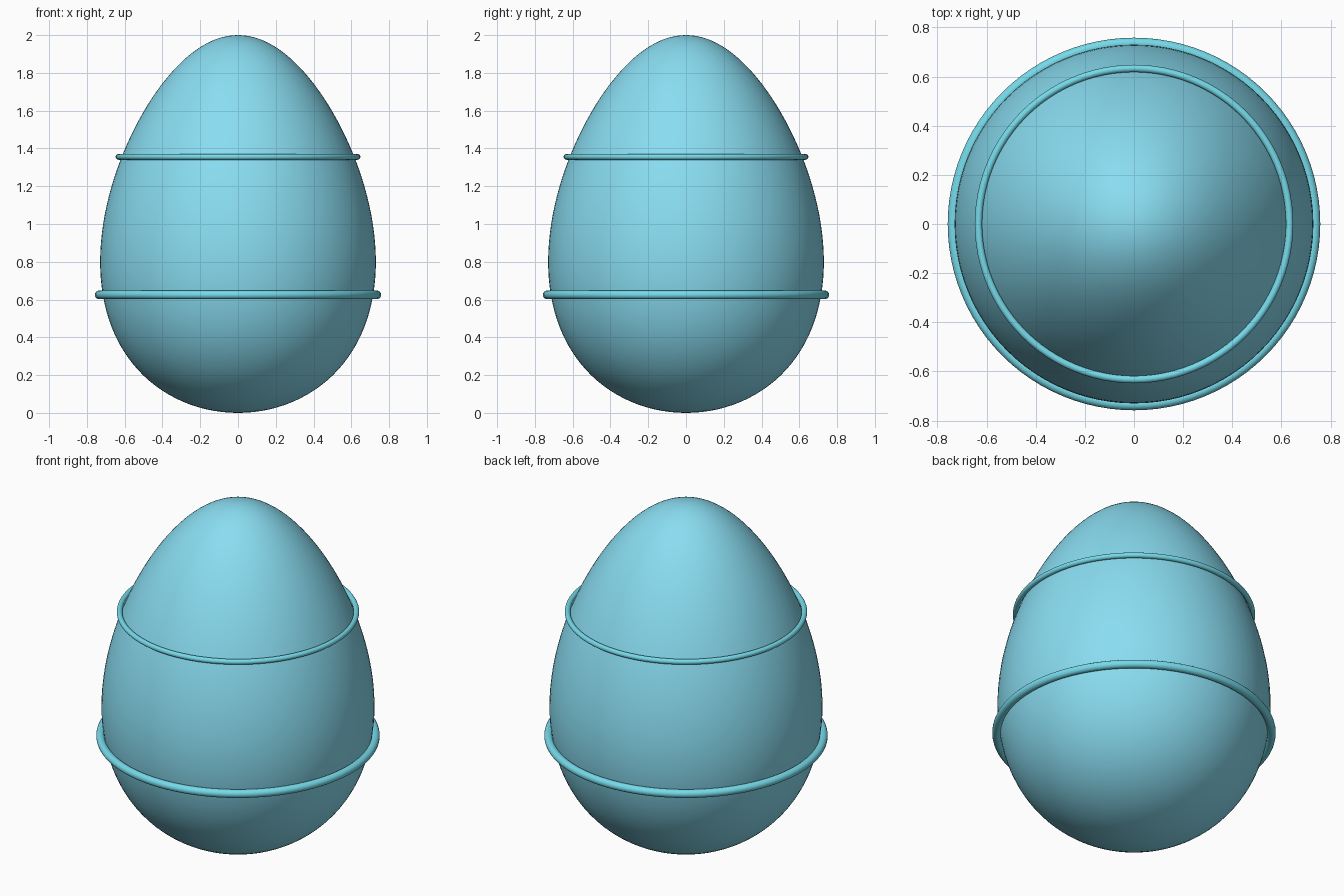
import bpy, bmesh
from math import sin, cos, pi

if "Cube" in bpy.data.objects:
    bpy.data.objects.remove(bpy.data.objects["Cube"])


def material(name, color):
    m = bpy.data.materials.new(name)
    m.diffuse_color = color
    m.use_nodes = True
    m.node_tree.nodes["Principled BSDF"].inputs["Base Color"].default_value = m.diffuse_color
    return m


def revolve(name, profile, steps, mat, closed=False):
    """Spin an (r, z) profile around the z axis."""
    bm = bmesh.new()
    vs = [bm.verts.new((r, 0, z)) for r, z in profile]
    pairs = list(zip(vs, vs[1:])) + ([(vs[-1], vs[0])] if closed else [])
    edges = [bm.edges.new(p) for p in pairs]
    bmesh.ops.spin(bm, geom=vs + edges, cent=(0, 0, 0), axis=(0, 0, 1),
                   angle=2 * pi, steps=steps, use_duplicate=False)
    bmesh.ops.remove_doubles(bm, verts=bm.verts[:], dist=1e-5)
    bmesh.ops.recalc_face_normals(bm, faces=bm.faces[:])
    for f in bm.faces:
        f.smooth = True
    me = bpy.data.meshes.new(name)
    bm.to_mesh(me)
    bm.free()
    me.materials.append(mat)
    ob = bpy.data.objects.new(name, me)
    bpy.context.collection.objects.link(ob)
    return ob


shell_mat = material("shell_blue", (0.25, 0.72, 0.88, 1))
band_mat = material("band_blue", (0.18, 0.70, 0.82, 1))

# Egg shell: sphere profile, widened below and narrowed above
N = 64
egg = []
for i in range(N + 1):
    t = pi * i / N
    r = 0.714 * sin(t) * (1 - 0.217 * cos(t))
    egg.append((max(r, 0) if 0 < i < N else 0, 1 + cos(t)))
revolve("egg_shell", egg, 96, shell_mat)

# Two round bands hugging the shell
for name, major, minor, z in (("lower_band", 0.735, 0.023, 0.625),
                              ("upper_band", 0.633, 0.015, 1.355)):
    ring = [(major + minor * cos(2 * pi * k / 16), z + minor * sin(2 * pi * k / 16))
            for k in range(16)]
    revolve(name, ring, 96, band_mat, closed=True)
